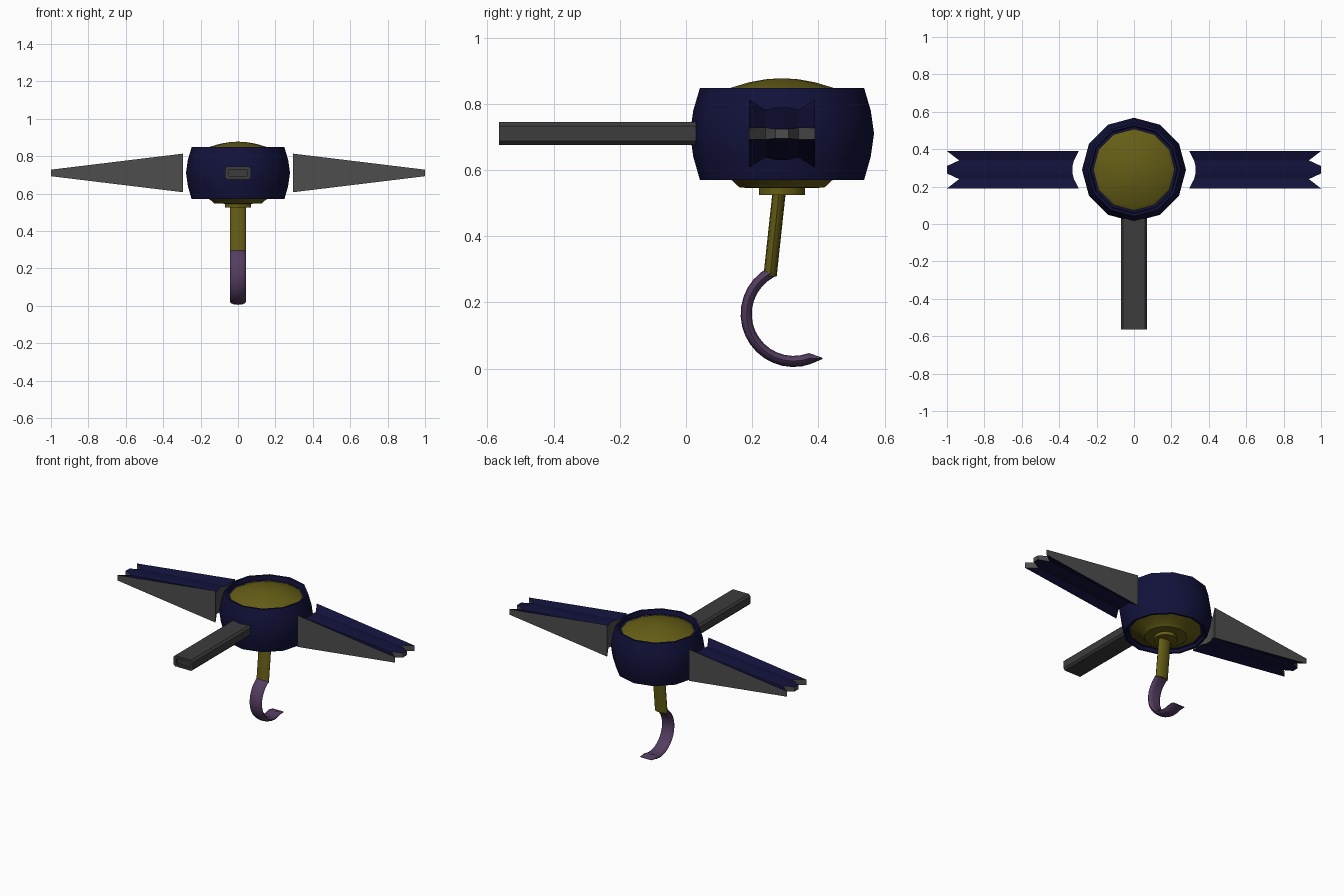
import bpy, bmesh, math
from mathutils import Vector

cube = bpy.data.objects.get("Cube")
if cube:
    bpy.data.objects.remove(cube, do_unlink=True)

CY, CZ = 0.29, 0.71      # hub centre


def material(name, rgb):
    m = bpy.data.materials.new(name)
    m.use_nodes = True
    m.diffuse_color = (*rgb, 1)
    m.node_tree.nodes["Principled BSDF"].inputs["Base Color"].default_value = (*rgb, 1)
    return m


navy = material("navy blue", (0.006, 0.006, 0.045))
gold = material("dark gold", (0.13, 0.11, 0.008))
grey = material("grey", (0.075, 0.075, 0.075))
charcoal = material("charcoal", (0.045, 0.045, 0.045))
purple = material("dull purple", (0.09, 0.048, 0.12))


def finish(name, bm, mats, smooth=None):
    bmesh.ops.recalc_face_normals(bm, faces=bm.faces)
    me = bpy.data.meshes.new(name)
    bm.to_mesh(me)
    bm.free()
    ob = bpy.data.objects.new(name, me)
    bpy.context.collection.objects.link(ob)
    for m in mats:
        me.materials.append(m)
    if smooth:
        bpy.ops.object.select_all(action='DESELECT')
        ob.select_set(True)
        bpy.context.view_layer.objects.active = ob
        bpy.ops.object.shade_smooth_by_angle(angle=math.radians(smooth))
    return ob


def skin(bm, rings, caps=True):
    """Join closed rings of points with quads."""
    rows = [[bm.verts.new(p) for p in ring] for ring in rings]
    for a, b in zip(rows, rows[1:]):
        for i in range(len(a)):
            j = (i + 1) % len(a)
            bm.faces.new((a[i], a[j], b[j], b[i]))
    if caps:
        bm.faces.new(rows[0])
        bm.faces.new(rows[-1])


def lathe(name, profile, mat, smooth, sides=12):
    bm = bmesh.new()
    turns = [2 * math.pi * i / sides for i in range(sides)]
    skin(bm, [[(r * math.cos(t), CY + r * math.sin(t), z) for t in turns] for r, z in profile])
    return finish(name, bm, [mat], smooth)


# Hub: bulging shell with a gold dome above and a stepped gold cap below
lathe("hub_shell", [(0.23, 0.59), (0.235, 0.57), (0.248, 0.57), (0.268, 0.64), (0.278, 0.71),
                    (0.268, 0.78), (0.248, 0.848), (0.235, 0.848), (0.23, 0.82)], navy, 35)
lathe("hub_dome", [(0.24, 0.80)] +
      [(r, 0.877 - 1.2 * r * r) for r in (0.235, 0.2, 0.15, 0.1, 0.05, 0.01)], gold, 40)
lathe("hub_bottom_cap", [(0.07, 0.525), (0.07, 0.545), (0.128, 0.547), (0.15, 0.568),
                         (0.235, 0.598), (0.24, 0.62)], gold, 30)


# Handle: chamfered bar with a recessed end
def bar_ring(y, w, h, c):
    pts = [(w, h - c), (w - c, h), (c - w, h), (-w, h - c),
           (-w, c - h), (c - w, -h), (w - c, -h), (w, c - h)]
    return [(x, y, CZ + z) for x, z in pts]


bm = bmesh.new()
skin(bm, [bar_ring(0.03, 0.07, 0.035, 0.012), bar_ring(-0.565, 0.07, 0.035, 0.012),
          bar_ring(-0.565, 0.05, 0.018, 0.006), bar_ring(-0.55, 0.05, 0.018, 0.006)])
finish("handle_bar", bm, [charcoal])


# Wings: tapered, grooved blades with three prongs and a hollow inner end
def half_height(x):
    return 0.103 + (0.0175 - 0.103) * (x - 0.295) / 0.705


def wing(name, side):
    bm = bmesh.new()
    columns = [(-0.1, 1, 1), (-0.05, 0.935, 0.72), (-0.02, 1, 0.8),
               (0.02, 1, 0.8), (0.05, 0.935, 0.72), (0.1, 1, 1)]
    rings = []
    for dy, tip, k in columns:
        root = 0.33 - 3.5 * dy * dy
        h0, h1 = half_height(root) * k, half_height(tip) * k
        rings.append([(side * x, CY + dy, CZ + z) for x, z in
                      ((root, h0), (tip, h1), (tip, -h1), (root, -h0))])
    skin(bm, rings)
    bm.normal_update()
    for f in bm.faces:
        f.material_index = 0 if abs(f.normal.z) > 0.4 else 1
    finish(name, bm, [navy, grey])


wing("left_wing", 1)
wing("right_wing", -1)


# Shank and hook: flattened sections swept along a path in the side plane
def sweep(name, path, section, mat):
    """path: (y, z, thickness scale); section: (across, outward)."""
    bm = bmesh.new()
    rings = []
    for i, (y, z, s) in enumerate(path):
        a, b = path[max(i - 1, 0)], path[min(i + 1, len(path) - 1)]
        d = Vector((b[0] - a[0], b[1] - a[1])).normalized()
        out = Vector((d.y, -d.x))
        rings.append([(u, y + out.x * v * s, z + out.y * v * s) for u, v in section])
    skin(bm, rings)
    finish(name, bm, [mat], 40)


oval = [(0.044 * math.cos(t * math.pi / 6), 0.02 * math.sin(t * math.pi / 6)) for t in range(12)]
sweep("hook_shank", [(0.282, 0.54, 1), (0.254, 0.28, 1)], oval, gold)

# The hook's outer side carries a shallow groove
grooved = [(u, -0.011 if v < -0.019 else v) for u, v in oval]
arc = []
for i in range(17):
    t = math.radians(118 + 172 * i / 16)
    arc.append((0.325 + 0.142 * math.cos(t), 0.165 + 0.142 * math.sin(t), 0.9))
sweep("hook_curve", arc + [(0.412, 0.031, 0.1)], grooved, purple)
